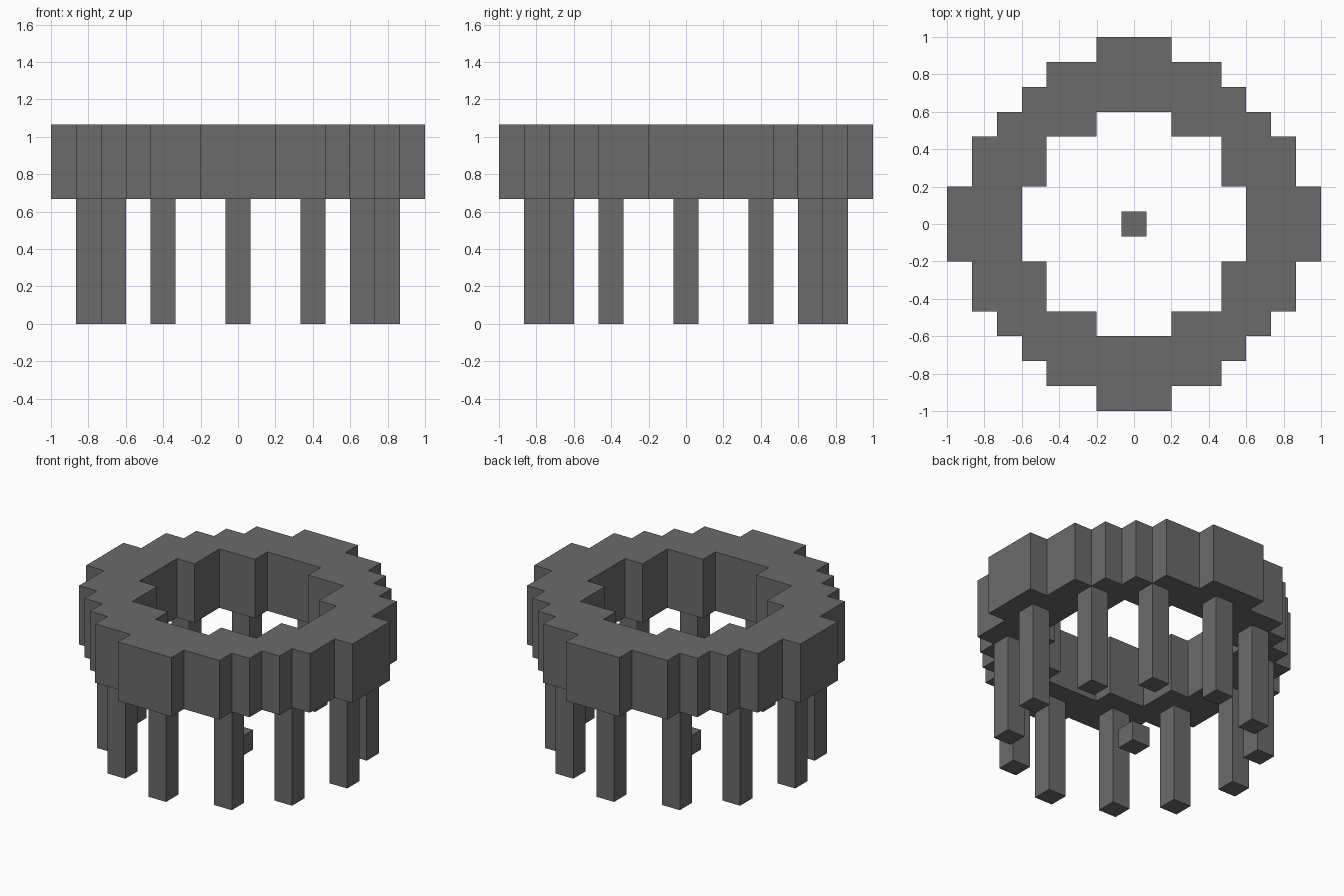
import bpy, bmesh
from mathutils import Vector, Matrix

cube = bpy.data.objects.get("Cube")
if cube:
    bpy.data.objects.remove(cube, do_unlink=True)

U = 2 / 15            # one block
LEG_H = 5             # leg height in blocks
RING_H = 3            # ring height in blocks

stone = bpy.data.materials.new("dark_grey")
stone.use_nodes = True
colour = (0.145, 0.145, 0.145, 1)
stone.diffuse_color = colour
stone.node_tree.nodes["Principled BSDF"].inputs["Base Color"].default_value = colour


def add_object(name, bm):
    bmesh.ops.recalc_face_normals(bm, faces=bm.faces)
    mesh = bpy.data.meshes.new(name)
    bm.to_mesh(mesh)
    bm.free()
    mesh.materials.append(stone)
    obj = bpy.data.objects.new(name, mesh)
    bpy.context.collection.objects.link(obj)
    return obj


def add_block(name, x, y, height):
    """Square column standing on the ground, sized in blocks."""
    bm = bmesh.new()
    bmesh.ops.create_cube(bm, size=U)
    bmesh.ops.scale(bm, vec=(1, 1, height), verts=bm.verts)
    bmesh.ops.translate(bm, vec=(x * U, y * U, height * U / 2), verts=bm.verts)
    return add_object(name, bm)


def stepped_loop(bm, quarter):
    """Closed stepped outline from one quarter turned four times."""
    verts = []
    for turn in range(4):
        for x, y in quarter:
            p = Vector((x, y, 0))
            for _ in range(turn):
                p = Vector((-p.y, p.x, 0))
            verts.append(bm.verts.new((p + Vector((0, 0, LEG_H))) * U))
    return [bm.edges.new((v, verts[i - 1])) for i, v in enumerate(verts)]


# Stepped ring on top
outer = [(7.5, 1.5), (6.5, 1.5), (6.5, 3.5), (5.5, 3.5), (5.5, 4.5), (4.5, 4.5),
         (4.5, 5.5), (3.5, 5.5), (3.5, 6.5), (1.5, 6.5), (1.5, 7.5)]
inner = [(4.5, 1.5), (3.5, 1.5), (3.5, 3.5), (1.5, 3.5), (1.5, 4.5)]
bm = bmesh.new()
edges = stepped_loop(bm, outer) + stepped_loop(bm, inner)
bmesh.ops.triangle_fill(bm, edges=edges, use_beauty=True, normal=(0, 0, 1))
raised = bmesh.ops.extrude_face_region(bm, geom=bm.faces[:], use_keep_orig=True)
bmesh.ops.translate(bm, vec=(0, 0, RING_H * U),
                    verts=[g for g in raised["geom"] if isinstance(g, bmesh.types.BMVert)])
add_object("stepped_ring", bm)

# Twelve legs around the ring, three per quarter turn
n = 0
for turn in range(4):
    for x, y in [(6, 0), (5, 3), (3, 5)]:
        for _ in range(turn):
            x, y = -y, x
        n += 1
        add_block(f"leg_{n}", x, y, LEG_H)

# Small block on the ground in the middle
add_block("centre_block", 0, 0, 1)
